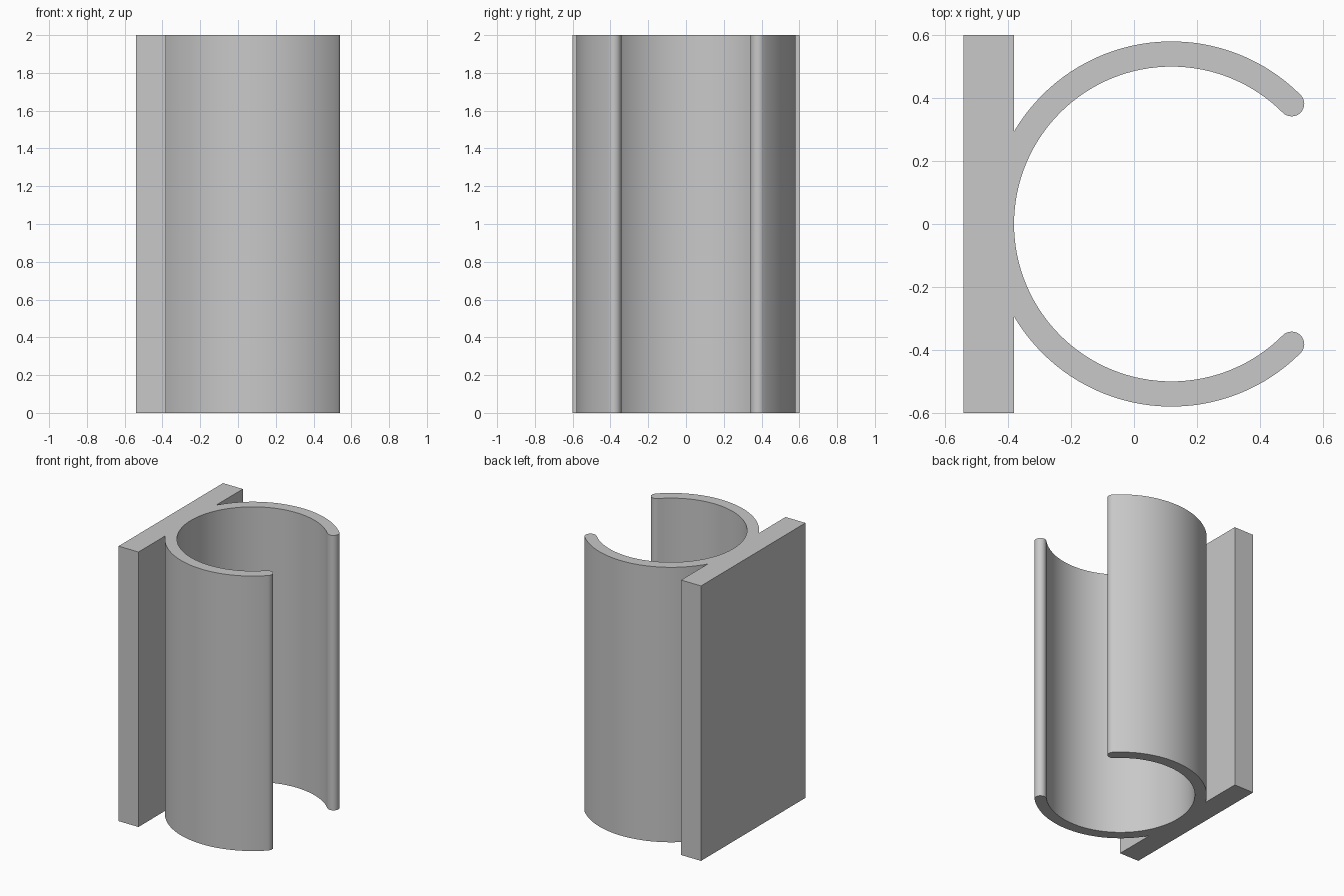
import bpy
import bmesh
from math import acos, cos, sin, radians, degrees, pi
from mathutils import Vector

cube = bpy.data.objects.get("Cube")
if cube:
    bpy.data.objects.remove(cube, do_unlink=True)

HEIGHT = 2.0
INNER, WALL = 0.5, 0.08
OUTER = INNER + WALL
MID = INNER + WALL / 2
CENTRE = Vector((0.119, 0.0))
PLATE_FRONT = CENTRE.x - INNER       # plate face is tangent to the bore
PLATE_BACK = PLATE_FRONT - 0.16
PLATE_HALF = 0.6
OPENING = 45                         # half angle of the mouth


def arc(centre, radius, start, end, steps):
    """Points along an arc, angles in degrees."""
    points = []
    for i in range(steps + 1):
        a = radians(start + (end - start) * i / steps)
        points.append(centre + radius * Vector((cos(a), sin(a))))
    return points


def polar(radius, angle):
    return CENTRE + radius * Vector((cos(radians(angle)), sin(radians(angle))))


# One closed outline: back plate, clip wall and rounded lips
root = degrees(acos(-INNER / OUTER))
far = 360 - OPENING
outline = [Vector((PLATE_FRONT, -PLATE_HALF)), Vector((PLATE_BACK, -PLATE_HALF)),
           Vector((PLATE_BACK, PLATE_HALF)), Vector((PLATE_FRONT, PLATE_HALF))]
outline += arc(CENTRE, OUTER, root, OPENING, 36)
outline += arc(polar(MID, OPENING), WALL / 2, OPENING, OPENING - 180, 16)[1:]
outline += arc(CENTRE, INNER, OPENING, far, 96)[1:]
outline += arc(polar(MID, far), WALL / 2, far - 180, far - 360, 16)[1:]
outline += arc(CENTRE, OUTER, far, 360 - root, 36)[1:]

# Extrude the outline upward
bm = bmesh.new()
base = bm.faces.new([bm.verts.new((p.x, p.y, 0)) for p in outline])
extruded = bmesh.ops.extrude_face_region(bm, geom=[base], use_keep_orig=True)
top = [v for v in extruded["geom"] if isinstance(v, bmesh.types.BMVert)]
bmesh.ops.translate(bm, verts=top, vec=(0, 0, HEIGHT))
bmesh.ops.recalc_face_normals(bm, faces=bm.faces)
mesh = bpy.data.meshes.new("pipe_clip")
bm.to_mesh(mesh)
bm.free()

clip = bpy.data.objects.new("pipe_clip", mesh)
bpy.context.collection.objects.link(clip)

# Plain grey plastic
grey = bpy.data.materials.new("grey_plastic")
grey.use_nodes = True
colour = (0.58, 0.58, 0.58, 1)
grey.diffuse_color = colour
grey.node_tree.nodes["Principled BSDF"].inputs["Base Color"].default_value = colour
mesh.materials.append(grey)

# Smooth the curved walls, keep the corners crisp
bpy.ops.object.select_all(action="DESELECT")
clip.select_set(True)
bpy.context.view_layer.objects.active = clip
bpy.ops.object.shade_smooth_by_angle(angle=radians(30))
